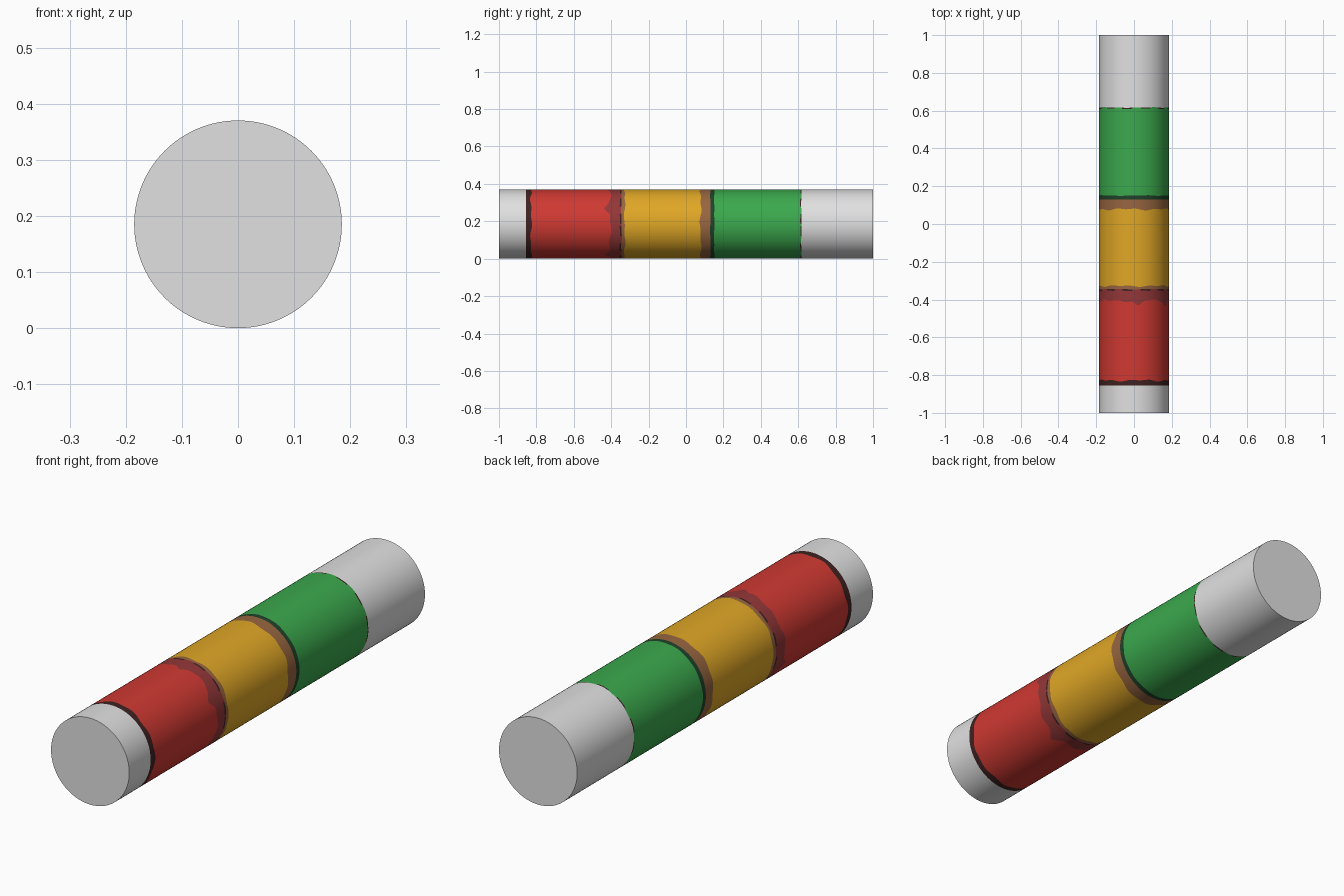
import bpy, bmesh, math

if "Cube" in bpy.data.objects:
    bpy.data.objects.remove(bpy.data.objects["Cube"])

R, SEG = 0.185, 128


def lin(c):
    c /= 255
    return c / 12.92 if c <= 0.04045 else ((c + 0.055) / 1.055) ** 2.4


COLOURS = [
    ("light grey", 225, 225, 225), ("near black maroon", 64, 34, 34),
    ("red", 208, 57, 50), ("dark red", 148, 55, 56),
    ("brown", 152, 102, 64), ("golden yellow", 224, 167, 38),
    ("dark green", 32, 66, 42), ("green", 59, 169, 77),
]
GREY, BLACK, RED, DRED, BROWN, YELLOW, DGREEN, GREEN = range(8)

# Band edges along the length: y, waviness, phase, colour of band that follows
EDGES = [
    (-1.0, 0, 0, GREY), (-0.855, 0, 0, BLACK), (-0.828, 0.006, 1, RED),
    (-0.405, 0.009, 2, DRED), (-0.354, 0.002, 3, BLACK), (-0.345, 0.002, 3, BROWN),
    (-0.328, 0.005, 4, YELLOW), (0.078, 0.006, 5, BROWN), (0.13, 0.001, 0, DGREEN),
    (0.151, 0.002, 1, GREEN), (0.611, 0.002, 2, BLACK), (0.617, 0.002, 2, GREY),
    (1.0, 0, 0, None),
]


def edge_y(y, amp, phase, a):
    wave = 0.5 * math.sin(5 * a + phase) + 0.5 * math.sin(11 * a + 2 * phase)
    out = y + amp * wave
    if amp == 0.009:  # worn blotches on the red band
        for centre in (0.45, 1.45, 3.6, 5.2):
            out -= 0.03 * math.exp(-((a - centre) / 0.12) ** 2)
    return out


# Painted tube: rings of vertices joined into bands
bm = bmesh.new()
rings = []
for y, amp, phase, _ in EDGES:
    ring = []
    for i in range(SEG):
        a = 2 * math.pi * i / SEG
        ring.append(bm.verts.new((R * math.cos(a), edge_y(y, amp, phase, a),
                                  R + R * math.sin(a))))
    rings.append(ring)

for k in range(len(EDGES) - 1):
    for i in range(SEG):
        j = (i + 1) % SEG
        f = bm.faces.new((rings[k][i], rings[k + 1][i], rings[k + 1][j], rings[k][j]))
        colour = EDGES[k][3]
        # Broken dark lines: gaps take a neighbouring colour
        if colour == BLACK and k > 1 and i % 11 > 5:
            colour = DRED if k == 4 else GREEN
        f.material_index = colour

# Flat end caps
bm.faces.new(rings[0])
bm.faces.new(rings[-1])
bmesh.ops.recalc_face_normals(bm, faces=bm.faces)

mesh = bpy.data.meshes.new("banded_tube")
bm.to_mesh(mesh)
bm.free()
tube = bpy.data.objects.new("banded_tube", mesh)
bpy.context.collection.objects.link(tube)
for name, r, g, b in COLOURS:
    m = bpy.data.materials.new(name)
    m.diffuse_color = (lin(r), lin(g), lin(b), 1)
    m.use_nodes = True
    m.node_tree.nodes["Principled BSDF"].inputs["Base Color"].default_value = m.diffuse_color
    mesh.materials.append(m)

bpy.context.view_layer.objects.active = tube
tube.select_set(True)
bpy.ops.object.shade_smooth_by_angle(angle=math.radians(40))
